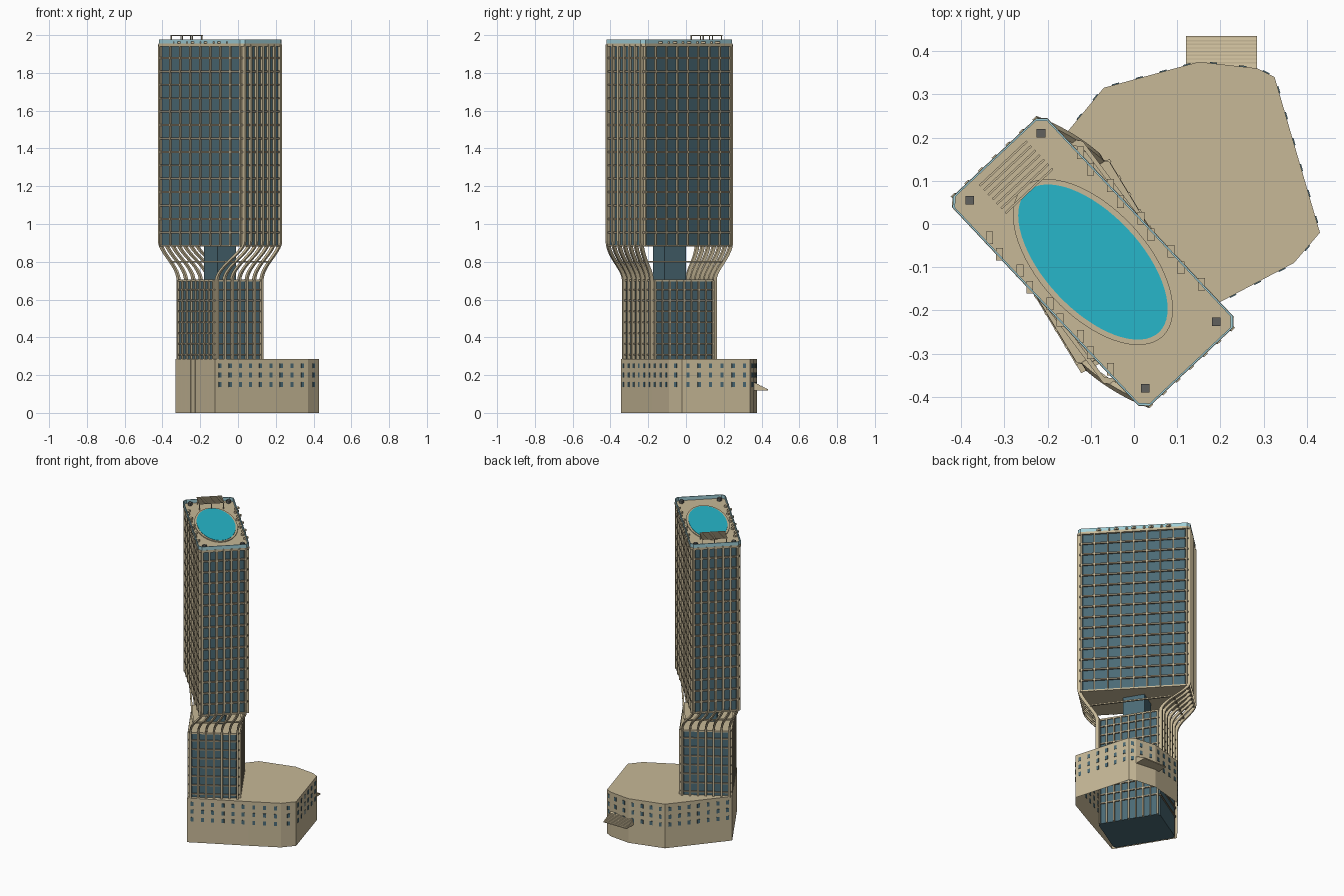
import bpy, bmesh
from math import radians, cos, sin, pi
from mathutils import Vector, Matrix

if "Cube" in bpy.data.objects:
    bpy.data.objects.remove(bpy.data.objects["Cube"])

CX, CY = -0.095, -0.088
UP = (0.320, 0.138, radians(-46.8))    # half length, half width, angle of upper block
LOW = (0.190, 0.147, radians(-58.7))   # the same for the lower shaft


def mat(name, c):
    m = bpy.data.materials.new(name)
    m.diffuse_color = (*c, 1)
    m.use_nodes = True
    m.node_tree.nodes["Principled BSDF"].inputs["Base Color"].default_value = m.diffuse_color
    return m


STONE = mat("stone", (0.57, 0.48, 0.31))
SLAB = mat("slab_edge", (0.30, 0.25, 0.17))
GLASS = mat("dark_glass", (0.07, 0.145, 0.18))
RAIL = mat("rail_glass", (0.35, 0.62, 0.68))
WATER = mat("pool_water", (0.02, 0.47, 0.59))
DARK = mat("dark_metal", (0.12, 0.12, 0.11))


def finish(bm, name, m):
    bmesh.ops.recalc_face_normals(bm, faces=bm.faces)
    me = bpy.data.meshes.new(name)
    bm.to_mesh(me)
    bm.free()
    me.materials.append(m)
    ob = bpy.data.objects.new(name, me)
    bpy.context.collection.objects.link(ob)
    return ob


def plan(z):
    """Half length, half width and angle of the twisting tower at height z."""
    t = min(1, max(0, (z - 0.70) / 0.21))
    t = t * t * (3 - 2 * t)
    return [l + (u - l) * t for l, u in zip(LOW, UP)]


def world(u, v, z, ang):
    return Vector((CX + u * cos(ang) - v * sin(ang), CY + u * sin(ang) + v * cos(ang), z))


def loft(bm, rings, closed=False):
    """Skin a list of equal rings; cap the ends unless closed."""
    vs = [[bm.verts.new(p) for p in r] for r in rings]
    n = len(vs[0])
    for a, b in zip(vs, vs[1:] + vs[:1] if closed else vs[1:]):
        for i in range(n):
            bm.faces.new((a[i], a[(i + 1) % n], b[(i + 1) % n], b[i]))
    if not closed:
        bm.faces.new(vs[0])
        bm.faces.new(vs[-1])


def outline(dims, z, grow=0.0, c=0.018):
    """Chamfered rectangle of the tower plan."""
    a, b, ang = dims[0] + grow, dims[1] + grow, dims[2]
    pts = [(a, c - b), (a, b - c), (a - c, b), (c - a, b), (-a, b - c), (-a, c - b), (c - a, -b), (a - c, -b)]
    return [world(u, v, z, ang) for u, v in pts]


def slab(bm, dims, z0, z1, grow=0.0):
    loft(bm, [outline(dims, z0, grow), outline(dims, z1, grow)])


def band(bm, dims, z0, z1, g0, g1):
    """Hollow ring following the tower plan."""
    loft(bm, [outline(dims, z, g) for z, g in ((z0, g0), (z0, g1), (z1, g1), (z1, g0))], True)


def box(bm, u, v, z, su, sv, sz, ang):
    loft(bm, [[world(u + i * su / 2, v + j * sv / 2, z + k * sz / 2, ang)
               for i, j in ((-1, -1), (1, -1), (1, 1), (-1, 1))] for k in (-1, 1)])


# glazed volumes
for name, dims, z0, z1 in (("upper_glass_block", UP, 0.885, 1.94), ("lower_glass_shaft", LOW, 0.0, 0.70)):
    bm = bmesh.new()
    slab(bm, dims, z0, z1)
    finish(bm, name, GLASS)
bm = bmesh.new()
box(bm, 0, 0, 0.79, 0.134, 0.116, 0.20, LOW[2])
finish(bm, "neck_core", GLASS)

# floor edges
bm = bmesh.new()
for i in range(1, 15):
    z = 0.885 + i * 0.071
    band(bm, UP, z - 0.005, z + 0.005, -0.01, 0.009)
for i in range(10):
    z = 0.135 + i * 0.0575
    band(bm, LOW, z - 0.004, z + 0.004, -0.01, 0.007)
finish(bm, "floor_edges", SLAB)

# closing slabs of both volumes and the neck ring beam
bm = bmesh.new()
slab(bm, UP, 0.88, 0.89, 0.006)
slab(bm, LOW, 0.695, 0.705, 0.006)
slab(bm, UP, 1.94, 1.955, 0.013)
band(bm, plan(0.80), 0.796, 0.804, -0.004, 0.006)
finish(bm, "end_slabs", STONE)

# ribs on the short ends, sweeping through the neck
bm = bmesh.new()
zs = [0.28, 0.70] + [0.70 + 0.21 * i / 12 for i in range(1, 13)] + [1.95]
for side in (-1, 1):
    for k in range(7):
        f = -0.94 + 1.88 * k / 6
        rings = []
        for z in zs:
            a, b, ang = plan(z)
            rings.append([world(side * (a + d), f * b + w, z, ang) for d, w in
                          ((-0.006, -0.006), (0.016, -0.006), (0.016, 0.006), (-0.006, 0.006))])
        loft(bm, rings)
finish(bm, "end_ribs", STONE)

# straight mullions on the long sides
bm = bmesh.new()
for dims, z0, z1 in ((UP, 0.88, 1.95), (LOW, 0.0, 0.70)):
    a, b, ang = dims
    for side in (-1, 1):
        for k in range(9):
            box(bm, (a - 0.01) * (k / 4 - 1), side * (b + 0.003), (z0 + z1) / 2, 0.008, 0.014, z1 - z0, ang)
finish(bm, "long_side_mullions", STONE)

# podium, open underneath
POD = [(-0.122, -0.345), (0.2, -0.18), (0.37, -0.09), (0.43, -0.02), (0.325, 0.34),
       (0.285, 0.36), (0.15, 0.375), (-0.07, 0.315), (-0.33, 0.0)]
bm = bmesh.new()
loft(bm, [[(x, y, z) for x, y in POD] for z in (0, 0.285)])
bm.faces.ensure_lookup_table()
bmesh.ops.delete(bm, geom=[f for f in bm.faces if f.calc_center_median().z < 0.01], context='FACES_ONLY')
finish(bm, "podium", STONE)

# podium windows
bm = bmesh.new()
for p, q in zip(POD[:-1], POD[1:]):
    p, q = Vector(p), Vector(q)
    d = q - p
    n = round(d.length / 0.062)
    for i in range(n):
        c = p + d * (i + 0.5) / n
        for z in (0.15, 0.20, 0.25):
            M = Matrix.Translation((c.x, c.y, z)) @ d.to_3d().to_track_quat('X', 'Z').to_matrix().to_4x4()
            bmesh.ops.create_cube(bm, size=1, matrix=M @ Matrix.Diagonal((0.017, 0.005, 0.025, 1)))
finish(bm, "podium_windows", GLASS)

# stepped entrance canopy
bm = bmesh.new()
loft(bm, [[(x, 0.355, 0.165), (x, 0.435, 0.123), (x, 0.435, 0.119), (x, 0.355, 0.119)] for x in (0.12, 0.285)])
for i in range(8):
    y = 0.373 + i * 0.0085
    M = Matrix.Translation((0.2025, y, 0.165 - (y - 0.355) * 0.525))
    bmesh.ops.create_cube(bm, size=1, matrix=M @ Matrix.Diagonal((0.165, 0.003, 0.004, 1)))
finish(bm, "entrance_canopy", STONE)

# glass parapet
bm = bmesh.new()
band(bm, UP, 1.955, 1.978, 0.008, 0.012)
finish(bm, "glass_parapet", RAIL)


def ellipse(name, a, b, z0, z1, m):
    bm = bmesh.new()
    loft(bm, [[world(a * cos(2 * pi * i / 64), b * sin(2 * pi * i / 64), z, UP[2])
               for i in range(64)] for z in (z0, z1)])
    finish(bm, name, m)


# roof pool
ellipse("pool_rim", 0.236, 0.124, 1.95, 1.960, STONE)
ellipse("pool_water", 0.223, 0.111, 1.95, 1.962, WATER)

# sun loungers, staggered along both long edges
bm = bmesh.new()
for start in ((-0.13, 0.165), (-0.34, -0.032)):
    for i in range(9):
        x = start[0] + i * 0.035 + (0.006 if i % 2 == 0 else -0.006)
        y = start[1] - i * 0.038
        M = Matrix.Translation((x, y, 1.961)) @ Matrix.Diagonal((0.016, 0.029, 0.012, 1))
        bmesh.ops.create_cube(bm, size=1, matrix=M)
finish(bm, "sun_loungers", STONE)

# roof corner planters
bm = bmesh.new()
for x, y in ((-0.215, 0.21), (-0.38, 0.055), (0.19, -0.226), (0.026, -0.38)):
    bmesh.ops.create_cube(bm, size=1, matrix=Matrix.Translation((x, y, 1.964)) @ Matrix.Diagonal((0.02, 0.02, 0.018, 1)))
finish(bm, "corner_planters", DARK)

# roof pergola
bm = bmesh.new()
for i in range(7):
    box(bm, -0.308 + i * 0.0145, 0.005, 1.997, 0.005, 0.15, 0.006, UP[2])
for u in (-0.308, -0.221):
    for v in (-0.065, 0.005, 0.075):
        box(bm, u, v, 1.975, 0.005, 0.005, 0.045, UP[2])
finish(bm, "roof_pergola", STONE)
